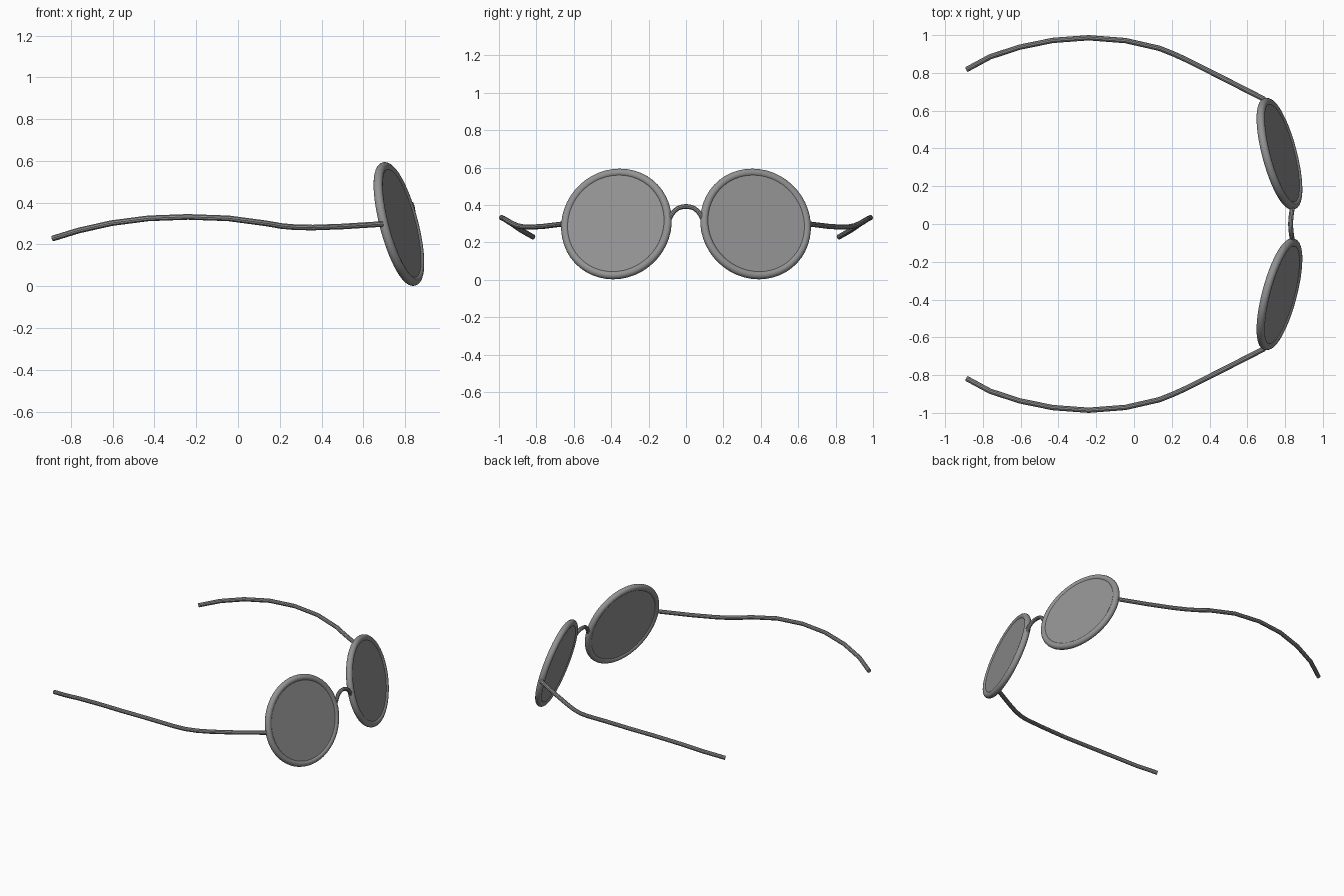
import bpy
from mathutils import Vector

if "Cube" in bpy.data.objects:
    bpy.data.objects.remove(bpy.data.objects["Cube"])

CENTRE = (0.770, 0.372, 0.298)
NORMAL = (1, 0.265, 0.265)

# dark grey finish shared by every part
DARK = bpy.data.materials.new("dark_grey")
DARK.diffuse_color = (0.29, 0.29, 0.29, 1)
DARK.use_nodes = True
DARK.node_tree.nodes["Principled BSDF"].inputs["Base Color"].default_value = DARK.diffuse_color


def finish(name):
    """Name, colour and smooth the active object."""
    obj = bpy.context.object
    obj.name = name
    obj.data.materials.clear()
    obj.data.materials.append(DARK)
    bpy.ops.object.shade_smooth_by_angle()


def wire(name, points, radius):
    """Round wire swept along a path, converted to mesh."""
    cu = bpy.data.curves.new(name, 'CURVE')
    cu.dimensions = '3D'
    cu.bevel_depth = radius
    cu.bevel_resolution = 3
    cu.use_fill_caps = True
    sp = cu.splines.new('POLY')
    sp.points.add(len(points) - 1)
    for p, co in zip(sp.points, points):
        p.co = (*co, 1)
    obj = bpy.data.objects.new(name, cu)
    bpy.context.collection.objects.link(obj)
    bpy.ops.object.select_all(action='DESELECT')
    obj.select_set(True)
    bpy.context.view_layer.objects.active = obj
    bpy.ops.object.convert(target='MESH')
    finish(name)


ARM = [(0.69, 0.66, 0.298), (0.50, 0.757, 0.286), (0.36, 0.828, 0.281),
       (0.28, 0.868, 0.282), (0.21, 0.900, 0.288), (0.135, 0.930, 0.301),
       (-0.045, 0.971, 0.325), (-0.24, 0.986, 0.332), (-0.43, 0.972, 0.325),
       (-0.606, 0.936, 0.302), (-0.762, 0.885, 0.267), (-0.886, 0.818, 0.229)]

for side, s in (("left", 1), ("right", -1)):
    loc = (CENTRE[0], s * CENTRE[1], CENTRE[2])
    rot = Vector((NORMAL[0], s * NORMAL[1], NORMAL[2])).to_track_quat('Z', 'Y').to_euler()
    # round rim
    bpy.ops.mesh.primitive_torus_add(location=loc, rotation=rot, major_radius=0.283,
                                     minor_radius=0.022, major_segments=48, minor_segments=16)
    finish(side + "_rim")
    # lens disc
    bpy.ops.mesh.primitive_cylinder_add(location=loc, rotation=rot, radius=0.275,
                                        depth=0.028, vertices=48)
    finish(side + "_lens")
    # temple arm
    wire(side + "_arm", [(x, s * y, z) for x, y, z in ARM], 0.014)

# nose bridge
half = [(0.837, 0.088, 0.325), (0.837, 0.078, 0.346), (0.835, 0.063, 0.367),
        (0.832, 0.042, 0.383), (0.830, 0.020, 0.390)]
wire("nose_bridge", half + [(0.829, 0, 0.392)] + [(x, -y, z) for x, y, z in reversed(half)], 0.013)
